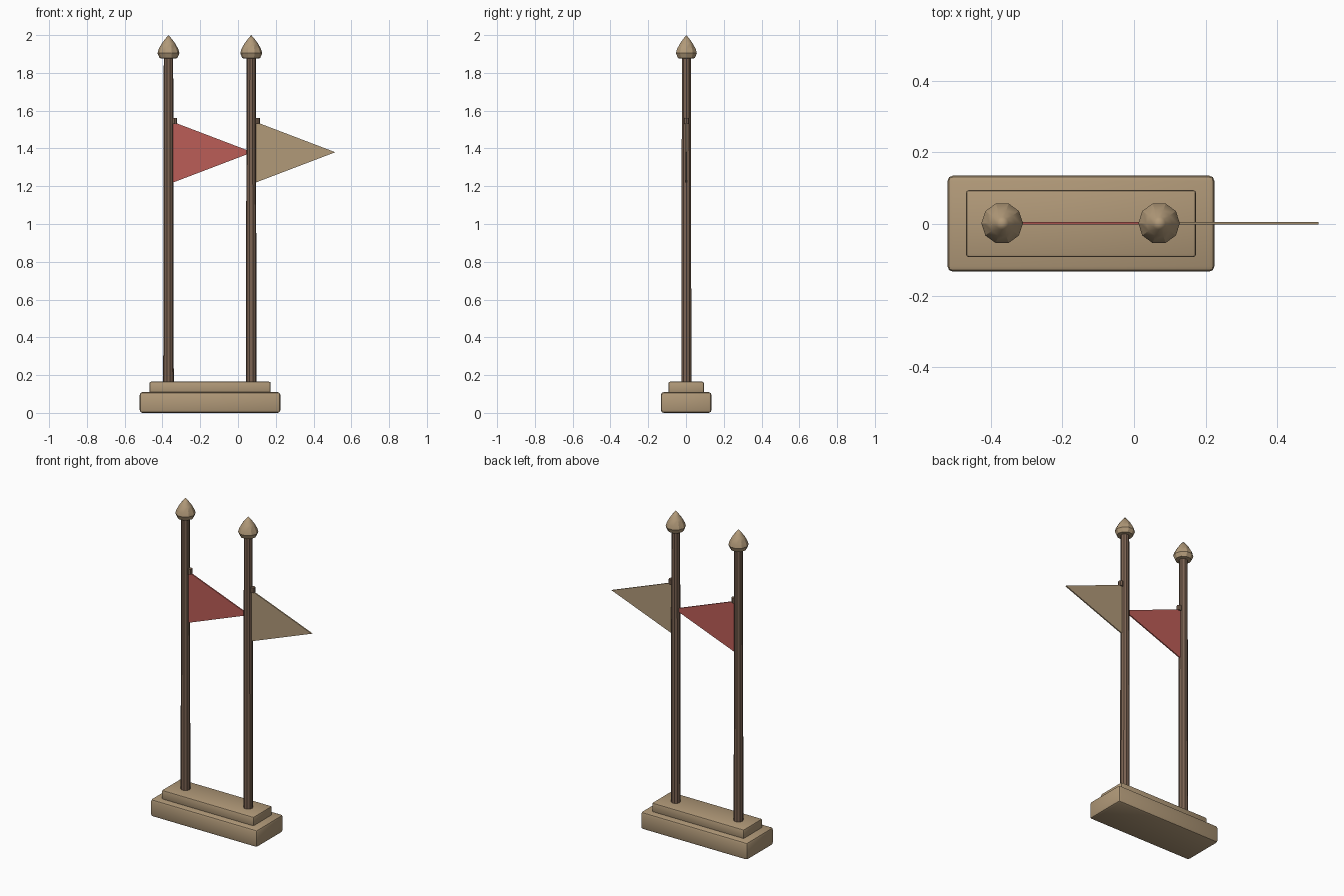
import bpy, bmesh, math

cube = bpy.data.objects.get("Cube")
if cube:
    bpy.data.objects.remove(cube)


def material(name, rgb):
    m = bpy.data.materials.new(name)
    m.use_nodes = True
    m.diffuse_color = (*rgb, 1)
    m.node_tree.nodes["Principled BSDF"].inputs["Base Color"].default_value = (*rgb, 1)
    return m


tan = material("tan", (0.44, 0.32, 0.19))
red = material("red", (0.50, 0.11, 0.095))
brown = material("brown", (0.20, 0.125, 0.085))


def finish(name, bm, mat, loc, smooth=None):
    bmesh.ops.recalc_face_normals(bm, faces=bm.faces)
    me = bpy.data.meshes.new(name)
    bm.to_mesh(me)
    bm.free()
    me.materials.append(mat)
    ob = bpy.data.objects.new(name, me)
    ob.location = loc
    bpy.context.collection.objects.link(ob)
    if smooth:
        bpy.ops.object.select_all(action='DESELECT')
        ob.select_set(True)
        bpy.context.view_layer.objects.active = ob
        bpy.ops.object.shade_smooth_by_angle(angle=math.radians(smooth))
    return ob


def slab(name, size, loc, bevel):
    bm = bmesh.new()
    bmesh.ops.create_cube(bm, size=1)
    bmesh.ops.scale(bm, vec=size, verts=bm.verts)
    bmesh.ops.bevel(bm, geom=bm.edges[:], offset=bevel, segments=2,
                    profile=0.5, affect='EDGES')
    return finish(name, bm, tan, loc, 35)


def lathe(name, profile, sides, mat, loc, smooth=None):
    """Stack rings of (radius, height) and close the ends."""
    bm = bmesh.new()
    rings = []
    for r, z in profile:
        if r == 0:
            rings.append([bm.verts.new((0, 0, z))] * sides)
        else:
            rings.append([bm.verts.new((r * math.cos(math.tau * i / sides),
                                        r * math.sin(math.tau * i / sides), z))
                          for i in range(sides)])
    for a, b in zip(rings, rings[1:]):
        for i in range(sides):
            j = (i + 1) % sides
            bm.faces.new(dict.fromkeys((a[i], a[j], b[j], b[i])))
    for ring, (r, z) in ((rings[0], profile[0]), (rings[-1], profile[-1])):
        if r:
            bm.faces.new(ring)
    return finish(name, bm, mat, loc, smooth)


def pennant(name, mat, loc, length=0.42, half=0.16, thick=0.008):
    bm = bmesh.new()
    corners = [(0, -half), (length, 0), (0, half)]
    face = bm.faces.new([bm.verts.new((x, -thick / 2, z)) for x, z in corners])
    ext = bmesh.ops.extrude_face_region(bm, geom=[face])
    verts = [v for v in ext["geom"] if isinstance(v, bmesh.types.BMVert)]
    bmesh.ops.translate(bm, verts=verts, vec=(0, thick, 0))
    return finish(name, bm, mat, loc)


# Stepped plinth
mid_x = -0.148
slab("plinth_base", (0.745, 0.268, 0.11), (mid_x, 0.001, 0.055), 0.015)
slab("plinth_step", (0.642, 0.187, 0.06), (mid_x, 0.001, 0.135), 0.008)

# Poles with finials, pegs and pennants
finial = [(0.03, 1.876), (0.047, 1.878), (0.058, 1.904), (0.052, 1.926),
          (0.036, 1.955), (0.018, 1.979), (0, 2.0)]
for side, x, flag in (("right", -0.368, red), ("left", 0.07, tan)):
    lathe(side + "_pole", [(0.028, 0.15), (0.025, 1.89)], 10, brown, (x, 0.002, 0))
    lathe(side + "_finial", finial, 10, tan, (x, 0.002, 0), 30)
    lathe(side + "_peg", [(0.015, 1.53), (0.015, 1.562)], 8, brown, (x + 0.031, 0.002, 0))
    pennant(side + "_pennant", flag, (x + 0.025, 0.002, 1.38))
